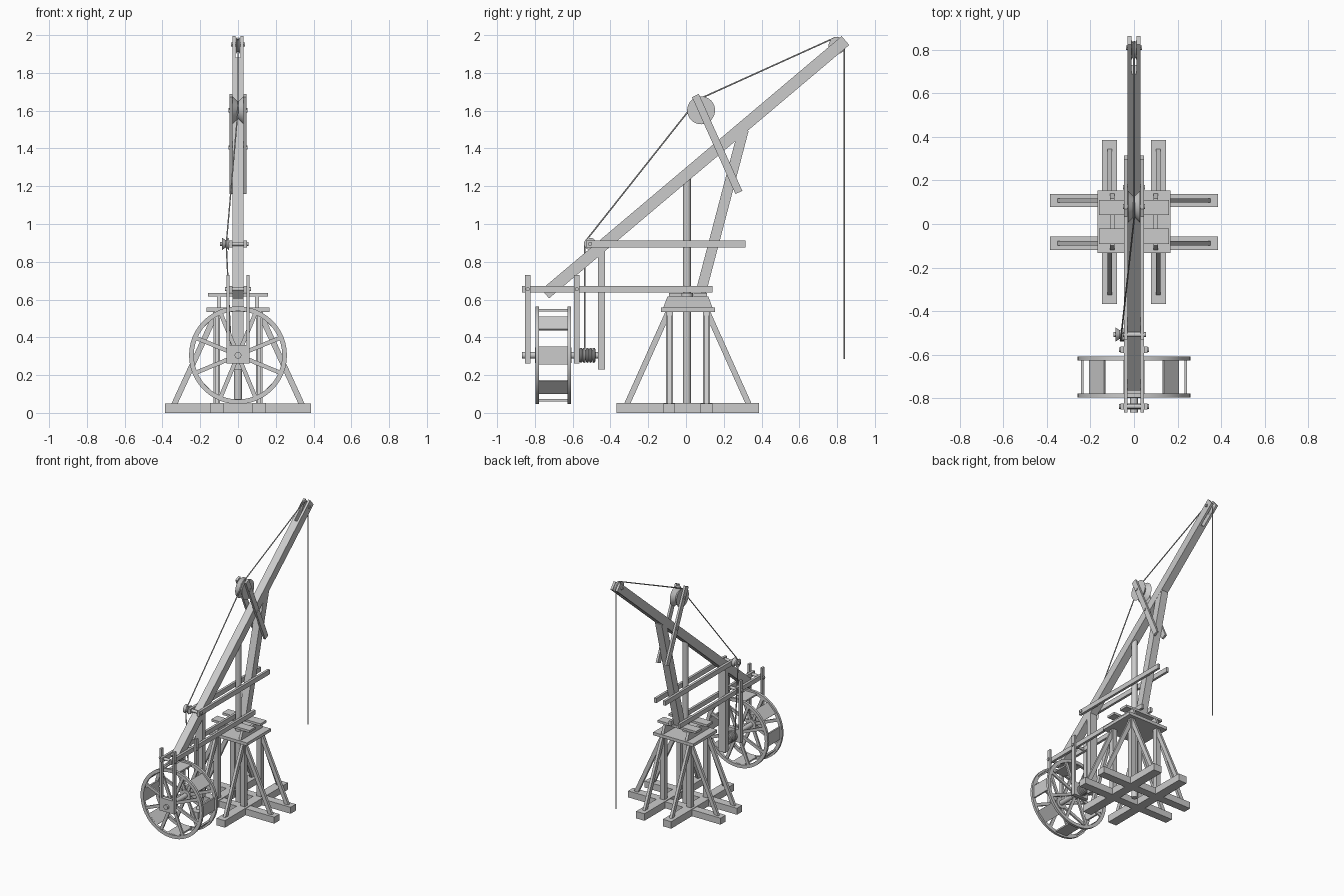
import bpy, bmesh, math
from mathutils import Vector, Matrix

cube = bpy.data.objects.get("Cube")
if cube:
    bpy.data.objects.remove(cube)

grey = bpy.data.materials.new("plain grey")
grey.use_nodes = True
grey.diffuse_color = (0.6, 0.6, 0.6, 1)
grey.node_tree.nodes["Principled BSDF"].inputs["Base Color"].default_value = (0.6, 0.6, 0.6, 1)

X, Y, Z = Vector((1, 0, 0)), Vector((0, 1, 0)), Vector((0, 0, 1))


def finish(name, bm, smooth=False):
    bmesh.ops.recalc_face_normals(bm, faces=bm.faces)
    mesh = bpy.data.meshes.new(name)
    bm.to_mesh(mesh)
    bm.free()
    mesh.materials.append(grey)
    ob = bpy.data.objects.new(name, mesh)
    bpy.context.collection.objects.link(ob)
    if smooth:
        bpy.ops.object.select_all(action='DESELECT')
        ob.select_set(True)
        bpy.context.view_layer.objects.active = ob
        bpy.ops.object.shade_smooth_by_angle(angle=math.radians(35))
    return ob


def box(name, xs, ys, zs):
    """Axis-aligned block from its ranges."""
    bm = bmesh.new()
    bmesh.ops.create_cube(bm, size=1)
    for v in bm.verts:
        v.co = [r[0] if c < 0 else r[1] for c, r in zip(v.co, (xs, ys, zs))]
    return finish(name, bm)


def beam(name, p, q, width, depth, side=X):
    """Timber from p to q; width lies along side."""
    p, q = Vector(p), Vector(q)
    d = (q - p).normalized()
    rot = Matrix((side, d.cross(side), d)).transposed().to_4x4()
    bm = bmesh.new()
    bmesh.ops.create_cube(bm, size=1)
    scale = Matrix.Diagonal((width, depth, (q - p).length, 1))
    bm.transform(Matrix.Translation((p + q) / 2) @ rot @ scale)
    return finish(name, bm)


def lathe(name, center, axis, profile, n=32):
    """Closed ring of (radius, offset) points turned about axis."""
    bm = bmesh.new()
    rot = axis.to_track_quat('Z', 'Y').to_matrix()
    rings = []
    for i in range(n):
        a = math.tau * i / n
        rings.append([bm.verts.new(Vector(center) + rot @ Vector((r * math.cos(a), r * math.sin(a), h)))
                      for r, h in profile])
    m = len(profile)
    for i in range(n):
        a, b = rings[i], rings[(i + 1) % n]
        for j in range(m):
            k = (j + 1) % m
            bm.faces.new((a[j], a[k], b[k], b[j]))
    return finish(name, bm, True)


def rod(name, p, q, r, n=16):
    p, q = Vector(p), Vector(q)
    bm = bmesh.new()
    bmesh.ops.create_cone(bm, cap_ends=True, segments=n, radius1=r, radius2=r, depth=(q - p).length)
    rot = (q - p).to_track_quat('Z', 'Y').to_matrix().to_4x4()
    bm.transform(Matrix.Translation((p + q) / 2) @ rot)
    return finish(name, bm, True)


def bolt(name, y, z, half, r=0.011):
    rod(name, (-half, y, z), (half, y, z), r, 12)


# Crossed ground beams, corner posts and diagonal braces
CY = 0.01
for s in (-1, 1):
    bx, by = s * 0.112, CY + s * 0.098
    box("ground_beam_long", (bx - 0.035, bx + 0.035), (CY - 0.377, CY + 0.377), (0, 0.053))
    box("ground_beam_cross", (-0.387, 0.387), (by - 0.031, by + 0.031), (0, 0.049))
    for t in (-1, 1):
        px, py = s * 0.112, CY + t * 0.098
        box("corner_post", (px - 0.018, px + 0.018), (py - 0.018, py + 0.018), (0.04, 0.537))
        beam("brace_cross", (t * 0.34, by, 0.04), (t * 0.115, by, 0.53), 0.02, 0.03, Y)
        beam("brace_long", (bx, CY + t * 0.325, 0.04), (bx, CY + t * 0.105, 0.53), 0.02, 0.03)

# Mast and turning platform
rod("mast", (0, 0.005, 0), (0, 0.005, 1.26), 0.021)
box("platform", (-0.168, 0.168), (CY - 0.143, CY + 0.143), (0.535, 0.558))
for s in (-1, 1):
    bm = bmesh.new()
    outline = ((-0.13, 0.558), (0.13, 0.558), (0.108, 0.617), (-0.108, 0.617))
    face = bm.faces.new([bm.verts.new((s * 0.1 - 0.01, CY + y, z)) for y, z in outline])
    new = bmesh.ops.extrude_face_region(bm, geom=[face])["geom"]
    bmesh.ops.translate(bm, vec=(0.02, 0, 0), verts=[v for v in new if isinstance(v, bmesh.types.BMVert)])
    finish("bearer_board", bm)
    yc = CY + s * 0.066
    box("top_plank", (-0.16, 0.16), (yc - 0.035, yc + 0.035), (0.617, 0.634))
lathe("mast_collar", (0, 0.005, 0.626), Z, ((0.019, -0.01), (0.032, -0.01), (0.032, 0.01), (0.019, 0.01)), 16)


# Boom with a forked tip
def on_boom(y):
    return Vector((0, y, 0.63 + (y + 0.745) * 0.844))


beam("boom", on_boom(-0.745), on_boom(0.71), 0.058, 0.062)
for s in (-1, 1):
    off = X * s * 0.0205
    beam("boom_prong", on_boom(0.71) + off, on_boom(0.844) + off, 0.017, 0.062)
beam("boom_strut", (0, 0.078, 0.637), (0, 0.305, 1.5), 0.056, 0.055)

# Paired horizontal timbers and pulley arms
for s in (-1, 1):
    xs = sorted((s * 0.029, s * 0.047))
    box("lower_rail", xs, (-0.867, 0.14), (0.637, 0.671))
    box("upper_rail", xs, (-0.53, 0.314), (0.876, 0.912))
    beam("pulley_arm", (s * 0.037, 0.05, 1.68), (s * 0.037, 0.28, 1.167), 0.016, 0.04)

# Hanging wheel frames
AXLE = 0.305
for y in (-0.838, -0.578):
    ys = (y - 0.014, y + 0.014)
    for s in (-1, 1):
        box("hanging_post", sorted((s * 0.046, s * 0.062)), ys, (0.262, 0.73))
    box("axle_bearing", (-0.047, 0.047), ys, (0.262, 0.36))
    bolt("frame_bolt", y, 0.655, 0.07)
box("drum_post", (-0.029, 0.029), (-0.465, -0.43), (0.23, 0.88))

# Treadwheel
rod("axle", (0, -0.867, AXLE), (0, -0.445, AXLE), 0.018)
WY = -0.703
for s in (-1, 1):
    y = WY + s * 0.085
    lathe("wheel_rim", (0, y, AXLE), Y, ((0.234, -0.009), (0.259, -0.009), (0.259, 0.009), (0.234, 0.009)), 48)
    lathe("wheel_hub", (0, y, AXLE), Y, ((0.017, -0.012), (0.04, -0.012), (0.04, 0.012), (0.017, 0.012)), 24)
    for k in range(8):
        a = math.tau * (k + 0.5) / 8
        d = Vector((math.cos(a), 0, math.sin(a)))
        c = Vector((0, y, AXLE))
        beam("spoke", c + d * 0.03, c + d * 0.24, 0.012, 0.022, Y)
for k in range(8):
    a = math.tau * k / 8
    d = Vector((math.cos(a), 0, math.sin(a)))
    c = Vector((0, WY, AXLE)) + d * 0.238
    beam("tread_board", c - d * 0.006, c + d * 0.006, 0.165, 0.095, Y)

# Rope drum with windings
rod("drum", (0, -0.565, AXLE), (0, -0.48, AXLE), 0.028, 20)
for i in range(5):
    lathe("winding", (0, -0.556 + i * 0.017, AXLE), Y,
          [(0.032 + 0.008 * math.cos(t * math.tau / 8), 0.008 * math.sin(t * math.tau / 8)) for t in range(8)], 24)

# Pulleys and their pins
groove = ((0.005, -1), (1, -1), (0.62, 0), (1, 1), (0.005, 1))


def pulley(name, x, y, z, r, half):
    lathe(name, (x, y, z), X, [(a * r, b * half) for a, b in groove])


pulley("main_pulley", 0, 0.08, 1.602, 0.074, 0.028)
pulley("tip_pulley", 0, 0.8, 1.945, 0.045, 0.011)
pulley("guide_pulley", -0.066, -0.508, 0.895, 0.032, 0.018)
bolt("main_pulley_pin", 0.08, 1.602, 0.05)
bolt("arm_bolt", 0.169, 1.405, 0.05)
bolt("tip_pin", 0.81, 1.95, 0.036)
rod("guide_pin", (-0.095, -0.508, 0.895), (0.055, -0.508, 0.895), 0.011, 12)

# Hoisting rope
curve = bpy.data.curves.new("rope", 'CURVE')
curve.dimensions = '3D'
curve.bevel_depth = 0.004
curve.bevel_resolution = 1
path = ((-0.035, -0.535, 0.31), (-0.062, -0.536, 0.89), (-0.06, -0.525, 0.918), (0, 0.02, 1.607),
        (0, 0.045, 1.65), (0, 0.095, 1.673), (0, 0.785, 1.985), (0, 0.822, 1.975),
        (0, 0.838, 1.94), (0, 0.838, 0.285))
line = curve.splines.new('POLY')
line.points.add(len(path) - 1)
for point, co in zip(line.points, path):
    point.co = (*co, 1)
curve.materials.append(grey)
curve.use_fill_caps = True
bpy.context.collection.objects.link(bpy.data.objects.new("hoisting_rope", curve))
